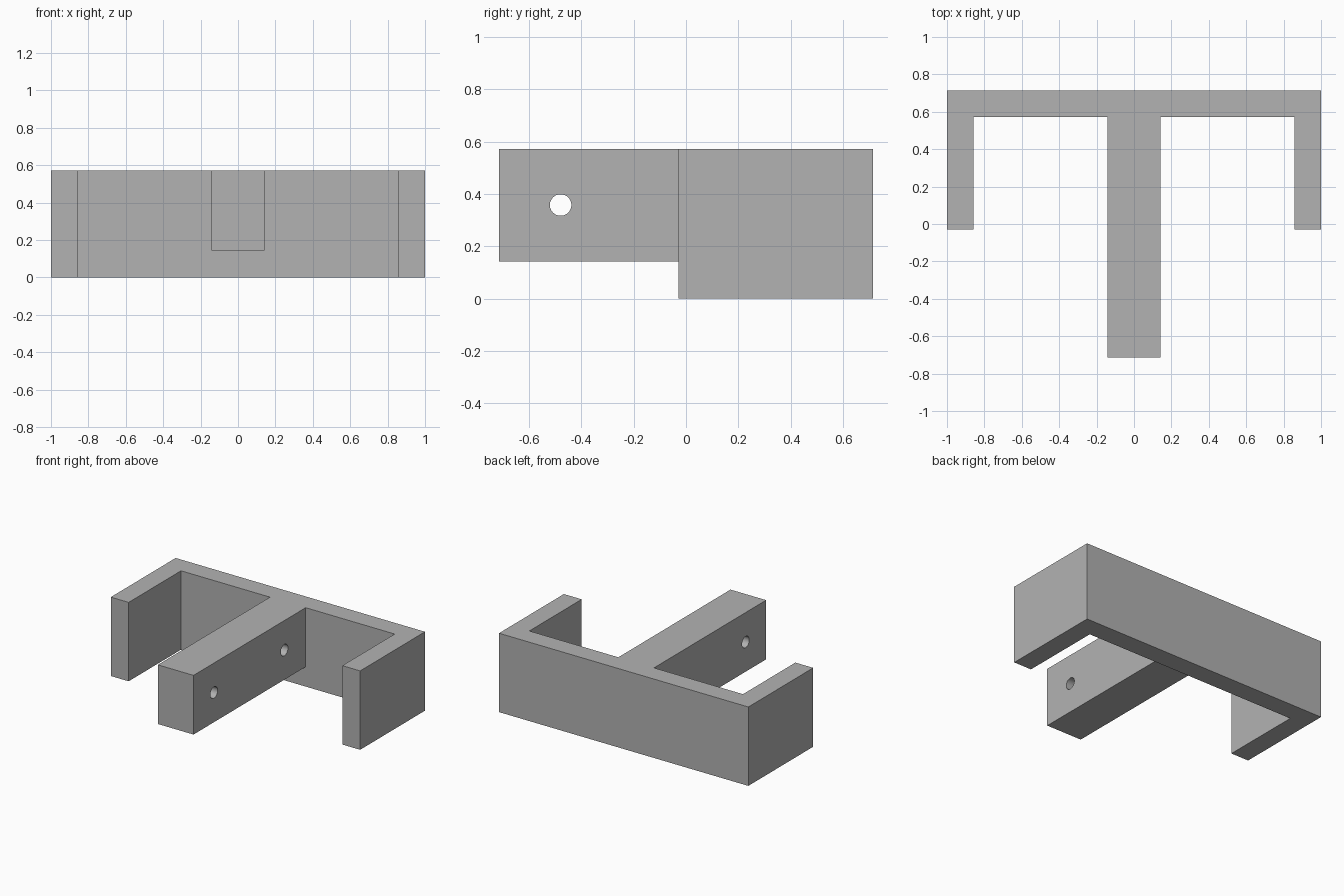
import bpy
import bmesh
import math

cube = bpy.data.objects.get("Cube")
if cube:
    bpy.data.objects.remove(cube, do_unlink=True)

# Main dimensions
WALL = 0.143
HEIGHT = 0.572
BACK = 0.714
ARM_FRONT = -0.029
BAR_HALF = 0.143

grey = bpy.data.materials.new("plain grey")
grey.use_nodes = True
colour = (0.448, 0.448, 0.448, 1)
grey.diffuse_color = colour
grey.node_tree.nodes["Principled BSDF"].inputs["Base Color"].default_value = colour


def extruded(name, outline, z0, z1):
    """Solid made from a plan outline raised between two heights."""
    bm = bmesh.new()
    face = bm.faces.new([bm.verts.new((x, y, z0)) for x, y in outline])
    top = bmesh.ops.extrude_face_region(bm, geom=[face])["geom"]
    verts = [g for g in top if isinstance(g, bmesh.types.BMVert)]
    bmesh.ops.translate(bm, verts=verts, vec=(0, 0, z1 - z0))
    bmesh.ops.recalc_face_normals(bm, faces=bm.faces)
    mesh = bpy.data.meshes.new(name)
    bm.to_mesh(mesh)
    bm.free()
    mesh.materials.append(grey)
    obj = bpy.data.objects.new(name, mesh)
    bpy.context.collection.objects.link(obj)
    return obj


def combine(target, other, operation):
    """Apply a boolean and discard the helper."""
    mod = target.modifiers.new(operation.title(), 'BOOLEAN')
    mod.operation = operation
    mod.solver = 'EXACT'
    mod.object = other
    bpy.context.view_layer.objects.active = target
    bpy.ops.object.modifier_apply(modifier=mod.name)
    bpy.data.objects.remove(other, do_unlink=True)


# U-shaped frame: back wall with two side arms
half = [(1, ARM_FRONT), (1, BACK)]
inner = [(1 - WALL, BACK - WALL), (1 - WALL, ARM_FRONT)]
right_half = [inner[0], inner[1], half[0], half[1]]
outline = right_half + [(-x, y) for x, y in reversed(right_half)]
bracket = extruded("bracket", outline, 0, HEIGHT)

# Centre bar, merged into the back wall
bar = extruded("centre_bar", [(-BAR_HALF, -BACK), (BAR_HALF, -BACK),
                              (BAR_HALF, BACK - WALL / 2), (-BAR_HALF, BACK - WALL / 2)],
               WALL, HEIGHT)
combine(bracket, bar, 'UNION')

# Two cross holes through the bar
for y in (-0.479, 0.327):
    bpy.ops.mesh.primitive_cylinder_add(vertices=48, radius=0.041, depth=0.5,
                                        location=(0, y, 0.358),
                                        rotation=(0, math.pi / 2, 0))
    drill = bpy.context.object
    drill.name = "hole_cutter"
    drill.hide_render = True
    drill.data.materials.append(grey)
    combine(bracket, drill, 'DIFFERENCE')

# Smooth hole walls, sharp box edges
bpy.ops.object.select_all(action='DESELECT')
bracket.select_set(True)
bpy.context.view_layer.objects.active = bracket
bpy.ops.object.shade_smooth_by_angle(angle=math.radians(30))
